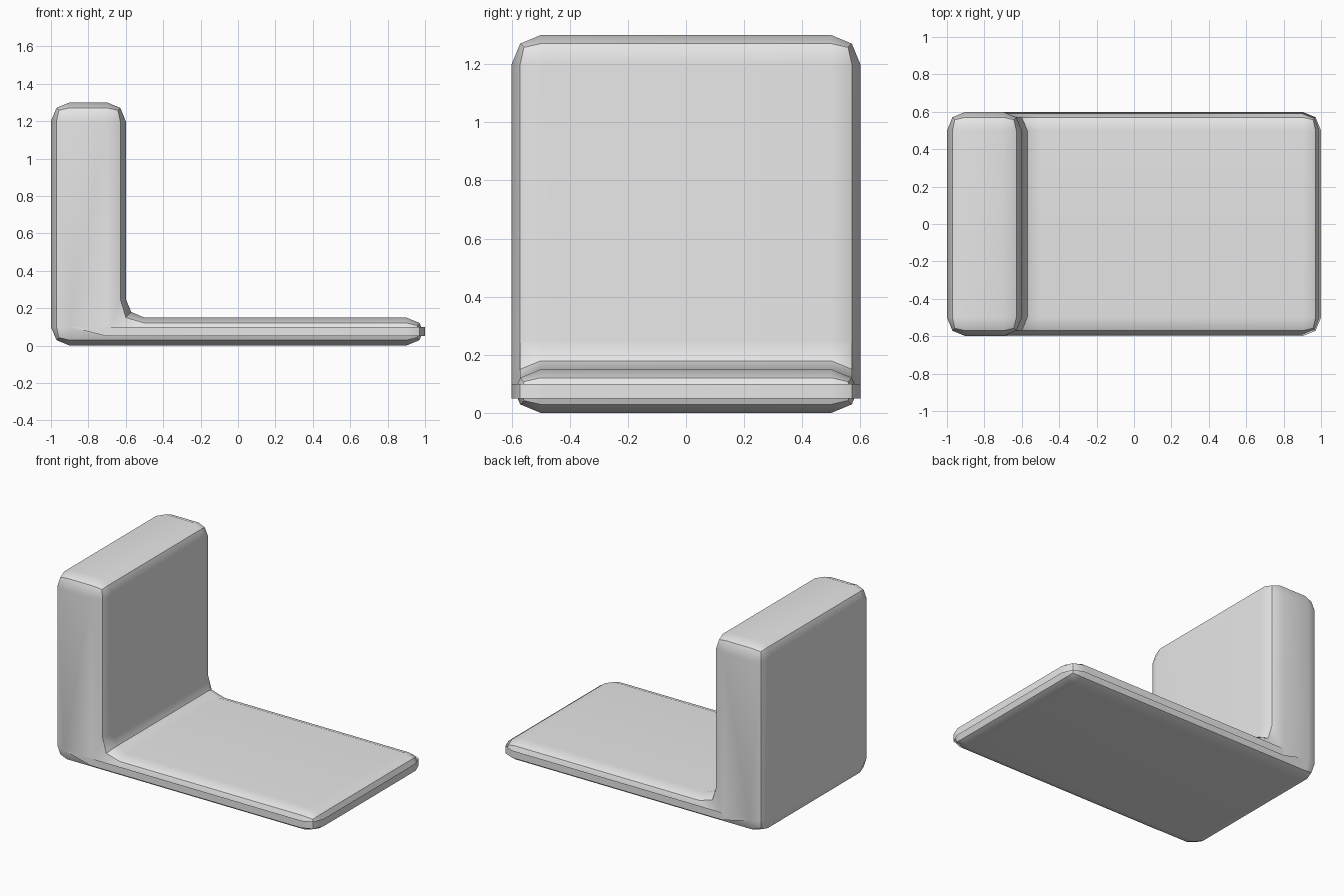
import bpy
import bmesh
from math import radians
from mathutils import Vector

cube = bpy.data.objects.get("Cube")
if cube:
    bpy.data.objects.remove(cube, do_unlink=True)

# Single plain grey
grey = bpy.data.materials.new("light_grey")
grey.use_nodes = True
colour = (0.8, 0.8, 0.8, 1.0)
grey.diffuse_color = colour
grey.node_tree.nodes["Principled BSDF"].inputs["Base Color"].default_value = colour

# L-shaped side profile: thick upright with a thin slab beside it
profile = [Vector(p) for p in
           [(-1, 0), (1, 0), (1, 0.15), (-0.6, 0.15), (-0.6, 1.3), (-1, 1.3)]]
count = len(profile)
half_depth = 0.6
radius = 0.1
mid = radius * (1 - 0.5 ** 0.5)      # inset of the middle of a rounded edge
ball = radius * (1 - 3 ** -0.5)      # inset of the middle of a rounded corner

bm = bmesh.new()


def vert(point, inset, side):
    return bm.verts.new((point.x, side * (half_depth - inset), point.y))


def rounded_side(side):
    """Three rings of one end: full outline, rounded shoulder, flat face corners."""
    outline, shoulder, flat = [], [], []
    for i, p in enumerate(profile):
        to_prev = (profile[i - 1] - p).normalized()
        to_next = (profile[(i + 1) % count] - p).normalized()
        convex = to_next.cross(to_prev) > 0
        sign = 1 if convex else -1
        both = to_prev + to_next
        a, b = p + radius * to_prev, p + radius * to_next
        for q in (a, p + mid * both, b):
            outline.append(vert(q, radius, side))
        shoulder.append(vert(a + sign * mid * to_next, mid, side))
        if convex:
            shoulder.append(vert(p + ball * both, ball, side))
        else:
            shoulder.append(vert(p, mid, side))
        shoulder.append(vert(b + sign * mid * to_prev, mid, side))
        flat.append(vert(p + sign * radius * both, 0, side))
    return outline, shoulder, flat


def bridge(ring_a, ring_b):
    for i in range(len(ring_a)):
        bm.faces.new((ring_a[i - 1], ring_a[i], ring_b[i], ring_b[i - 1]))


# Both ends: rounded rims, corner patches and flat faces
ends = [rounded_side(side) for side in (-1, 1)]
for outline, shoulder, flat in ends:
    bridge(outline, shoulder)
    for i in range(count):
        a, m, b = shoulder[3 * i:3 * i + 3]
        following = (i + 1) % count
        bm.faces.new((a, m, b, flat[i]))
        bm.faces.new((b, shoulder[3 * following], flat[following], flat[i]))
    # slab face and upright face meet on the diagonal of the inner corner
    bm.faces.new(flat[:4])
    bm.faces.new([flat[0]] + flat[3:])

# Long surfaces across the depth
bridge(ends[0][0], ends[1][0])
bmesh.ops.recalc_face_normals(bm, faces=bm.faces[:])

mesh = bpy.data.meshes.new("angled_seat")
bm.to_mesh(mesh)
bm.free()
mesh.materials.append(grey)
seat = bpy.data.objects.new("angled_seat", mesh)
bpy.context.collection.objects.link(seat)

# Smooth shading with creases kept sharp and broad faces kept even
bpy.ops.object.select_all(action="DESELECT")
seat.select_set(True)
bpy.context.view_layer.objects.active = seat
bpy.ops.object.shade_smooth_by_angle(angle=radians(30))
weighted = seat.modifiers.new("even_faces", "WEIGHTED_NORMAL")
weighted.keep_sharp = True
